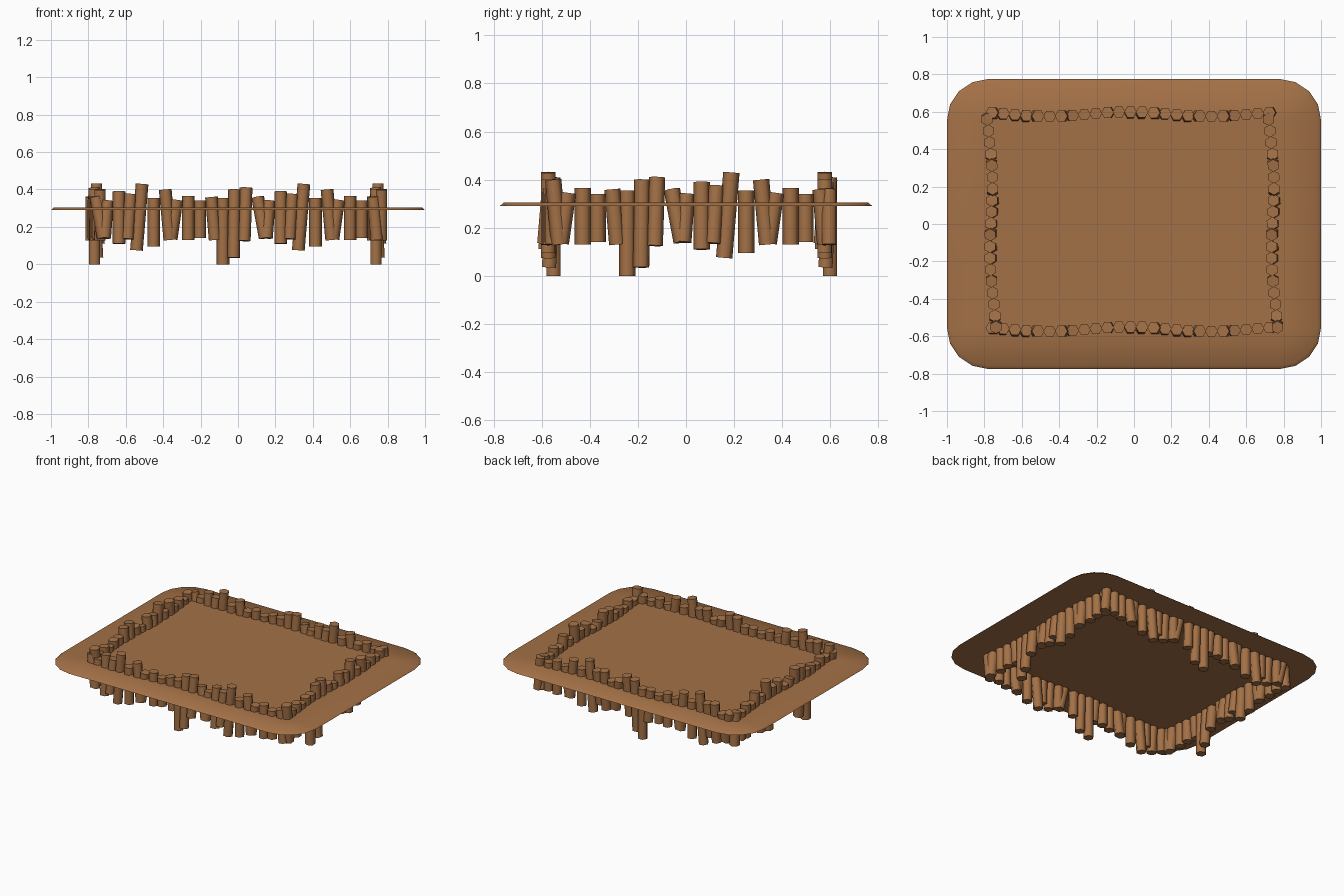
import bpy, bmesh, math
from mathutils import Vector, Matrix

cube = bpy.data.objects.get("Cube")
if cube:
    bpy.data.objects.remove(cube, do_unlink=True)

wood = bpy.data.materials.new("brown wood")
wood.use_nodes = True
BROWN = (0.37, 0.165, 0.062, 1)
wood.diffuse_color = BROWN
wood.node_tree.nodes["Principled BSDF"].inputs["Base Color"].default_value = BROWN


def finish(bm, name, angle):
    bmesh.ops.recalc_face_normals(bm, faces=bm.faces)
    mesh = bpy.data.meshes.new(name)
    bm.to_mesh(mesh)
    bm.free()
    mesh.materials.append(wood)
    obj = bpy.data.objects.new(name, mesh)
    bpy.context.collection.objects.link(obj)
    bpy.ops.object.select_all(action='DESELECT')
    obj.select_set(True)
    bpy.context.view_layer.objects.active = obj
    bpy.ops.object.shade_smooth_by_angle(angle=math.radians(angle))
    return obj


# Thin slab with rounded corners and a sloping rim
CORE_X, CORE_Y, REACH = 0.78, 0.555, 0.22
SLAB_BOTTOM, SLAB_TOP = 0.29, 0.305
CORNERS = [(1, 1), (-1, 1), (-1, -1), (1, -1)]


def ring(bm, reach, z):
    rows = []
    for k, (sx, sy) in enumerate(CORNERS):
        row = []
        for step in range(5):
            a = math.pi / 2 * (k + step / 4)
            row.append(bm.verts.new((sx * CORE_X + reach * math.cos(a),
                                     sy * CORE_Y + reach * math.sin(a), z)))
        rows.append(row)
    return rows


bm = bmesh.new()
core = [bm.verts.new((sx * CORE_X, sy * CORE_Y, SLAB_TOP)) for sx, sy in CORNERS]
upper = ring(bm, REACH - 0.018, SLAB_TOP)
lower = ring(bm, REACH, SLAB_BOTTOM)
bm.faces.new(core)
for k in range(4):
    n = (k + 1) % 4
    for a, b in zip(upper[k], upper[k][1:]):
        bm.faces.new((core[k], a, b))
    bm.faces.new((core[k], upper[k][-1], upper[n][0], core[n]))
top_loop, bottom_loop = sum(upper, []), sum(lower, [])
for i in range(len(top_loop)):
    j = (i + 1) % len(top_loop)
    bm.faces.new((bottom_loop[i], bottom_loop[j], top_loop[j], top_loop[i]))
bm.faces.new(bottom_loop)
finish(bm, "ground_slab", 60)

# Repeating run of posts: top height, foot height, foot shift along the row
POSTS = [(.365, .13, 0), (.34, .14, 0), (.36, .13, .02), (.355, 0, 0),
         (.40, .035, -.005), (.41, .125, -.01), (.36, .14, .04),
         (.34, .14, -.015), (.39, .11, 0), (.375, .135, -.015),
         (.43, .075, -.03), (.355, .095, 0), (.40, .13, .025),
         (.345, .135, -.03)]
SPACING, RADIUS = 0.0618, 0.034


def add_post(bm, top, foot, frame):
    axis = top - foot
    turn = Vector((0, 0, 1)).rotation_difference(axis).to_matrix().to_4x4()
    place = Matrix.Translation((top + foot) / 2) @ turn @ Matrix.Rotation(math.pi / 2, 4, 'Z')
    bmesh.ops.create_cone(bm, cap_ends=True, segments=6, radius1=RADIUS,
                          radius2=RADIUS, depth=axis.length, matrix=frame @ place)


def fence(name, frame, start, first, count):
    bm = bmesh.new()
    for i in range(count):
        k = (first + i) % len(POSTS)
        high, low, shift = POSTS[k]
        along = start + i * SPACING
        side = 0.012 * math.cos(math.tau * (k - 4) / len(POSTS))
        lean = -0.02 if 4 <= k <= 9 else 0
        add_post(bm, Vector((along, side, high)),
                 Vector((along + shift, side + lean, low)), frame)
    finish(bm, name, 65)


# Front and back rows, then the two side rows turned a quarter
for name, y in (("front_fence", -0.562), ("back_fence", 0.588)):
    fence(name, Matrix.Translation((0, y, 0)), -0.76, 6, 25)
for name, x in (("left_fence", 0.742), ("right_fence", -0.763)):
    quarter = Matrix.Rotation(math.radians(91.5), 4, 'Z')
    fence(name, Matrix.Translation((x, 0, 0)) @ quarter, -0.553, 12, 19)
